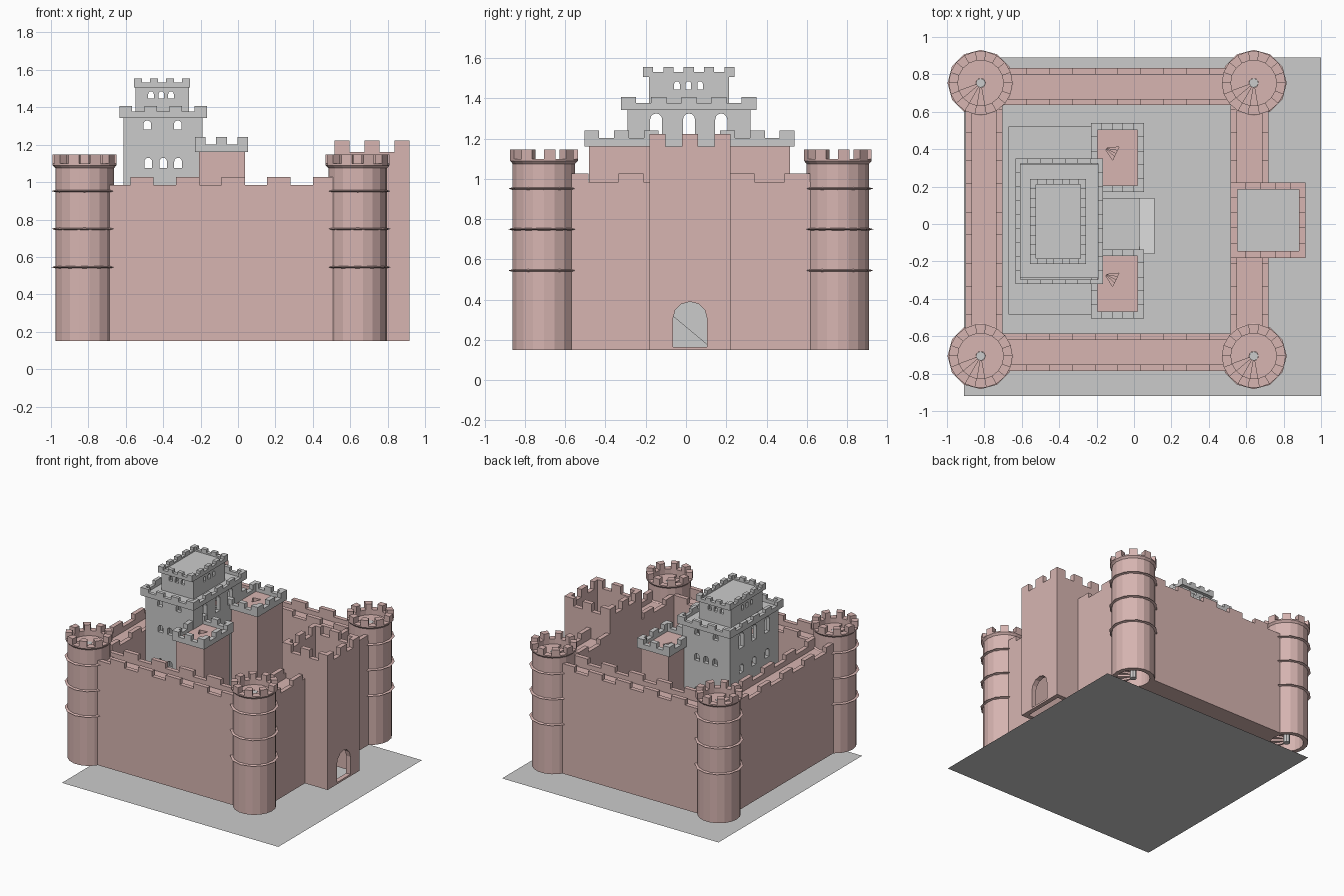
import bpy, bmesh
from math import sin, cos, pi, tau
from mathutils import Vector

if "Cube" in bpy.data.objects:
    bpy.data.objects.remove(bpy.data.objects["Cube"])

RED = bpy.data.materials.new("red_stone")
RED.diffuse_color = (0.68, 0.46, 0.44, 1)
RED.use_nodes = True
RED.node_tree.nodes["Principled BSDF"].inputs["Base Color"].default_value = RED.diffuse_color
BASE = 0.15          # level where the masonry starts above the ground sheet


def prism(bm, pts, vec):
    """Closed prism: polygon pts swept along vec."""
    a = [bm.verts.new(p) for p in pts]
    b = [bm.verts.new(Vector(p) + Vector(vec)) for p in pts]
    n = len(a)
    bm.faces.new(a)
    bm.faces.new(b[::-1])
    for i in range(n):
        bm.faces.new((a[i], b[i], b[(i + 1) % n], a[(i + 1) % n]))


def box(bm, x0, x1, y0, y1, z0, z1):
    prism(bm, [(x0, y0, z0), (x1, y0, z0), (x1, y1, z0), (x0, y1, z0)], (0, 0, z1 - z0))


def sector(bm, c, r0, r1, a0, a1, z0, z1):
    pts = [(c[0] + r * cos(a), c[1] + r * sin(a), z0)
           for r, a in ((r0, a0), (r1, a0), (r1, a1), (r0, a1))]
    prism(bm, pts, (0, 0, z1 - z0))


def lathe(bm, c, profile, n):
    """Closed (r, z) profile turned around a vertical axis."""
    rings = [[bm.verts.new((c[0] + r * cos(tau * i / n), c[1] + r * sin(tau * i / n), z))
              for i in range(n)] for r, z in profile]
    for k in range(len(rings)):
        p, q = rings[k], rings[(k + 1) % len(rings)]
        for i in range(n):
            j = (i + 1) % n
            bm.faces.new((p[i], p[j], q[j], q[i]))


def arch(bm, axis, u, w, z0, z1, lo, hi):
    """Round-headed opening centred at u, swept along axis from lo to hi."""
    r = w / 2
    prof = [(u - r, z0), (u + r, z0)] + [(u + r * cos(pi * i / 6), z1 - r + r * sin(pi * i / 6)) for i in range(7)]
    if axis == 'x':
        prism(bm, [(lo, a, z) for a, z in prof], (hi - lo, 0, 0))
    else:
        prism(bm, [(a, lo, z) for a, z in prof], (0, hi - lo, 0))


def make(name, bm, mat=None):
    bmesh.ops.recalc_face_normals(bm, faces=bm.faces)
    me = bpy.data.meshes.new(name)
    bm.to_mesh(me)
    bm.free()
    ob = bpy.data.objects.new(name, me)
    bpy.context.collection.objects.link(ob)
    if mat:
        me.materials.append(mat)
    return ob


def cut(ob, bm):
    cutter = make("cutter", bm)
    cutter.hide_render = True
    m = ob.modifiers.new("cut", 'BOOLEAN')
    m.object, m.operation, m.solver = cutter, 'DIFFERENCE', 'EXACT'
    bpy.context.view_layer.objects.active = ob
    bpy.ops.object.modifier_apply(modifier=m.name)
    bpy.data.objects.remove(cutter)


def parapet(bm, x0, x1, y0, y1, t, z0, zc, zm, nx, ny):
    """Rectangular ring wall with evenly spaced merlons."""
    for a, b in ((y0, y0 + t), (y1 - t, y1)):
        box(bm, x0, x1, a, b, z0, zc)
        w = (x1 - x0) / (2 * nx - 1)
        for i in range(nx):
            box(bm, x0 + 2 * i * w, x0 + (2 * i + 1) * w, a, b, zc, zm)
    for a, b in ((x0, x0 + t), (x1 - t, x1)):
        box(bm, a, b, y0 + t, y1 - t, z0, zc)
        w = (y1 - y0) / (2 * ny - 1)
        for i in range(ny):
            box(bm, a, b, max(y0 + 2 * i * w, y0 + t), min(y0 + (2 * i + 1) * w, y1 - t), zc, zm)


# Ground sheet
bm = bmesh.new()
bm.faces.new([bm.verts.new(p) for p in ((-.91, -.92, 0), (1, -.92, 0), (1, .89, 0), (-.91, .89, 0))])
make("ground_sheet", bm)

# Curtain walls: walkway, two parapets, merlons
STARTS_X = [-.82 + .244 * i for i in range(6)]
STARTS_Y = (-.61, -.335, -.06, .215, .49)


def curtain(name, axis, lo, hi, c0, c1):
    bm = bmesh.new()

    def put(a, b, c, d, z0, z1):
        box(bm, *((a, b, c, d) if axis == 'x' else (c, d, a, b)), z0, z1)
    put(lo, hi, c0, c1, BASE, .945)
    for c in (c0, c1 - .034):
        put(lo, hi, c, c + .034, .945, .985)
        for s in (STARTS_X if axis == 'x' else STARTS_Y):
            a, b = max(s, lo), min(s + .125, hi)
            if b - a > .01:
                put(a, b, c, c + .034, .985, 1.027)
    make(name, bm, RED)


curtain("front_wall", 'x', -.70, .52, -.786, -.585)
curtain("back_wall", 'x', -.70, .52, .635, .834)
curtain("left_wall", 'y', -.586, .634, -.90, -.703)
curtain("right_wall_south", 'y', -.586, -.18, .517, .718)
curtain("right_wall_north", 'y', .222, .634, .517, .718)

# Round corner towers with spiral stairs
N = 18
for nm, c in (("front_left", (-.82, -.706)), ("front_right", (.64, -.706)),
              ("back_left", (-.82, .754)), ("back_right", (.64, .754))):
    bm = bmesh.new()
    lathe(bm, c, [(.157, BASE), (.157, 1.075), (.171, 1.09), (.171, 1.10), (.122, 1.10), (.122, BASE)], N)
    for i in range(0, N, 2):
        sector(bm, c, .122, .171, tau * i / N, tau * (i + 1) / N, 1.10, 1.147)
    for i in range(N):                       # top floor, open over the stair
        if not 10 <= i < 14:
            sector(bm, c, .025, .123, tau * i / N, tau * (i + 1) / N, 1.045, 1.06)
    for z in (.545, .75, .952):              # string courses
        lathe(bm, c, [(.150, z - .008), (.177, z), (.150, z + .008)], 12)
    make(nm + "_tower", bm, RED)
    bm = bmesh.new()
    for k in range(54):
        a = tau * (14 - 54 + k) / N
        sector(bm, c, .02, .122, a, a + tau / N, BASE + .0162 * k, BASE + .0162 * k + .025)
    make(nm + "_stair", bm, RED)
    bm = bmesh.new()
    prism(bm, [(c[0] + .025 * cos(tau * i / 8), c[1] + .025 * sin(tau * i / 8), BASE) for i in range(8)], (0, 0, .91))
    make(nm + "_stair_post", bm)

# Gatehouse: hollow shaft with arched passage
bm = bmesh.new()
box(bm, .517, .918, -.182, .222, BASE, 1.16)
gate = make("gatehouse", bm, RED)
bm = bmesh.new()
box(bm, .554, .881, -.145, .185, 0, 1.3)
cut(gate, bm)
bm = bmesh.new()
arch(bm, 'x', .02, .17, .165, .39, .4, 1.0)
cut(gate, bm)
bm = bmesh.new()
parapet(bm, .517, .918, -.182, .222, .037, 1.15, 1.16, 1.222, 3, 3)
make("gatehouse_merlons", bm, RED)

# Keep plinth, entrance landing and ramp
bm = bmesh.new()
box(bm, -.67, -.17, -.484, .52, BASE, .40)
make("keep_plinth", bm)
bm = bmesh.new()
box(bm, -.17, .03, -.16, .14, BASE, .40)
prism(bm, [(.03, .14, BASE), (.03, -.16, BASE), (.03, -.16, .40)], (.08, 0, 0))
make("entrance_ramp", bm)

# Keep: hollow lower and upper blocks with window rows
bm = bmesh.new()
box(bm, -.612, -.19, -.29, .32, .40, 1.355)
keep = make("keep", bm)
bm = bmesh.new()
box(bm, -.58, -.222, -.258, .288, .42, 1.335)
cut(keep, bm)
bm = bmesh.new()
for x in (-.48, -.40, -.32):
    for z in (.81, 1.075):
        arch(bm, 'y', x, .042, z, z + .055, -.4, .4)
for x in (-.485, -.322):
    arch(bm, 'y', x, .042, 1.28, 1.33, -.4, .4)
cut(keep, bm)
bm = bmesh.new()
for y in (-.148, .015, .175):
    arch(bm, 'x', y, .06, 1.20, 1.325, -.7, -.1)
    arch(bm, 'x', y, .05, 1.0, 1.07, -.7, -.1)
cut(keep, bm)

bm = bmesh.new()
box(bm, -.547, -.263, -.184, .214, 1.355, 1.52)
top = make("keep_upper", bm)
bm = bmesh.new()
box(bm, -.525, -.285, -.162, .192, 1.37, 1.505)
cut(top, bm)
bm = bmesh.new()
for x in (-.465, -.41, -.358):
    arch(bm, 'y', x, .03, 1.447, 1.485, -.4, .4)
cut(top, bm)
bm = bmesh.new()
for y in (-.045, .012, .07):
    arch(bm, 'x', y, .028, 1.443, 1.485, -.7, -.1)
cut(top, bm)

bm = bmesh.new()
parapet(bm, -.633, -.167, -.322, .35, .026, 1.342, 1.378, 1.406, 4, 5)
make("keep_parapet", bm)
bm = bmesh.new()
parapet(bm, -.555, -.257, -.214, .241, .03, 1.505, 1.532, 1.555, 4, 5)
make("keep_upper_parapet", bm)

# Twin red bastions with grey parapets
for nm, s in (("north", 1), ("south", -1)):
    ys = sorted((.017 + s * .175, .017 + s * .50))
    bm = bmesh.new()
    box(bm, -.208, .037, ys[0], ys[1], BASE, 1.175)
    body = make(nm + "_bastion", bm, RED)
    bm = bmesh.new()
    c = (-.155, sum(ys) / 2 + .05)
    sector(bm, c, .01, .075, -1.0, .1, 1.08, 1.3)
    cut(body, bm)
    bm = bmesh.new()
    for i in range(4):                       # stair head in the floor opening
        sector(bm, c, .01, .075, -1.0 + .275 * i, -.725 + .275 * i, 1.08, 1.09 + .018 * i)
    make(nm + "_bastion_stair", bm, RED)
    bm = bmesh.new()
    parapet(bm, -.23, .054, ys[0] - .022, ys[1] + .022, .036, 1.162, 1.202, 1.24, 3, 3)
    make(nm + "_bastion_parapet", bm)
